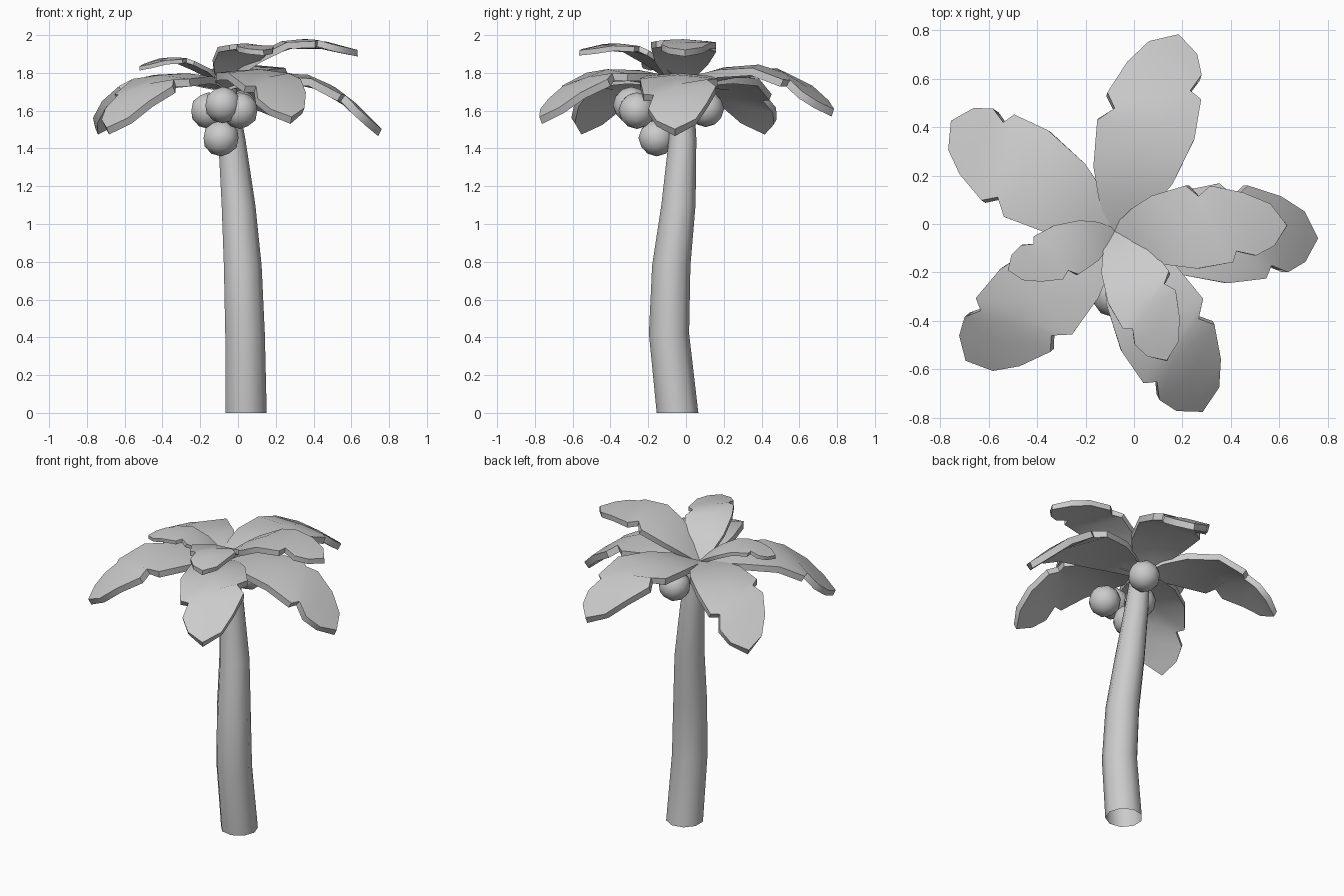
import bpy, bmesh, math
from mathutils import Matrix, Vector

if "Cube" in bpy.data.objects:
    bpy.data.objects.remove(bpy.data.objects["Cube"])


def finish(bm, name, angle=40):
    bmesh.ops.recalc_face_normals(bm, faces=bm.faces)
    me = bpy.data.meshes.new(name)
    bm.to_mesh(me)
    bm.free()
    ob = bpy.data.objects.new(name, me)
    bpy.context.collection.objects.link(ob)
    bpy.ops.object.select_all(action='DESELECT')
    ob.select_set(True)
    bpy.context.view_layer.objects.active = ob
    bpy.ops.object.shade_smooth_by_angle(angle=math.radians(angle))
    return ob


# Trunk: rings swept along a gently bent path (x, y, z, radius)
path = [(0.04, -0.045, 0, 0.112), (0.034, -0.09, 0.42, 0.108),
        (0.022, -0.078, 0.78, 0.103), (0.0, -0.04, 1.1, 0.092),
        (-0.035, -0.018, 1.45, 0.074), (-0.07, -0.02, 1.72, 0.06)]
SIDES = 9
bm = bmesh.new()
rings = []
for x, y, z, r in path:
    rings.append([bm.verts.new((x + r * math.cos(2 * math.pi * i / SIDES),
                                y + r * math.sin(2 * math.pi * i / SIDES), z))
                  for i in range(SIDES)])
for a, b in zip(rings, rings[1:]):
    for i in range(SIDES):
        j = (i + 1) % SIDES
        bm.faces.new((a[i], a[j], b[j], b[i]))
bm.faces.new(rings[-1])
finish(bm, "trunk", 60)

# Frond template: notched edges (distance along, half width) and arched profile
LEFT = [(0, .03), (.12, .11), (.24, .17), (.43, .215), (.50, .16), (.55, .21), (.69, .17), (.79, .11)]
RIGHT = [(0, .03), (.12, .11), (.27, .17), (.48, .20), (.64, .175), (.66, .12), (.73, .145), (.80, .10)]
ARCH = [(0, 0), (.12, .035), (.25, .055), (.48, .045), (.66, -.055), (.85, -.245)]
TIP = 0.85


def arch(s):
    for (a, za), (b, zb) in zip(ARCH, ARCH[1:]):
        if s <= b:
            return za + (zb - za) * (s - a) / (b - a)
    return ARCH[-1][1]


def frond(name, yaw, tilt, scale):
    bm = bmesh.new()

    def vert(s, w):
        return bm.verts.new((s, w, arch(s) - 0.5 * w * w))
    rows = [(vert(*l), vert((l[0] + r[0]) / 2, 0), vert(r[0], -r[1]))
            for l, r in zip(LEFT, RIGHT)]
    tip = vert(TIP, 0)
    top = []
    for p, q in zip(rows, rows[1:]):
        for i in (0, 1):
            top.append(bm.faces.new((p[i], p[i + 1], q[i + 1], q[i])))
    for i in (0, 1):
        top.append(bm.faces.new((rows[-1][i], rows[-1][i + 1], tip)))
    # thicken downwards
    geo = bmesh.ops.extrude_face_region(bm, geom=top, use_keep_orig=True)
    low = [g for g in geo['geom'] if isinstance(g, bmesh.types.BMVert)]
    for v in low:
        slope = (arch(min(v.co.x + .03, TIP)) - arch(max(v.co.x - .03, 0))) / .06
        v.co += Vector((slope, 0, -1)).normalized() * 0.042
    bm.transform(Matrix.Translation((-0.08, -0.03, 1.745))
                 @ Matrix.Rotation(math.radians(yaw), 4, 'Z')
                 @ Matrix.Rotation(math.radians(-tilt), 4, 'Y')
                 @ Matrix.Scale(scale, 4))
    finish(bm, name)


for name, yaw, tilt, scale in [
        ("lower_frond_right", -2, 0, 0.99), ("lower_frond_back", 72, 7, 0.98),
        ("lower_frond_back_left", 146, 0, 0.96), ("lower_frond_front_left", 221, 0, 0.96),
        ("lower_frond_front", 296, 4, 0.96), ("upper_frond_right", 2, 30, 0.83),
        ("upper_frond_front", 292, 33, 0.68), ("upper_frond_left", 200, 27, 0.54)]:
    frond(name, yaw, tilt, scale)

# Coconuts clustered under the crown
for i, c in enumerate([(-.08, -.29, 1.63), (-.09, -.155, 1.455), (-.155, -.13, 1.6),
                       (.01, -.26, 1.6), (.01, .105, 1.61)]):
    bm = bmesh.new()
    bmesh.ops.create_icosphere(bm, subdivisions=2, radius=0.097,
                               matrix=Matrix.Translation(c))
    finish(bm, f"coconut_{i + 1}", 60)
